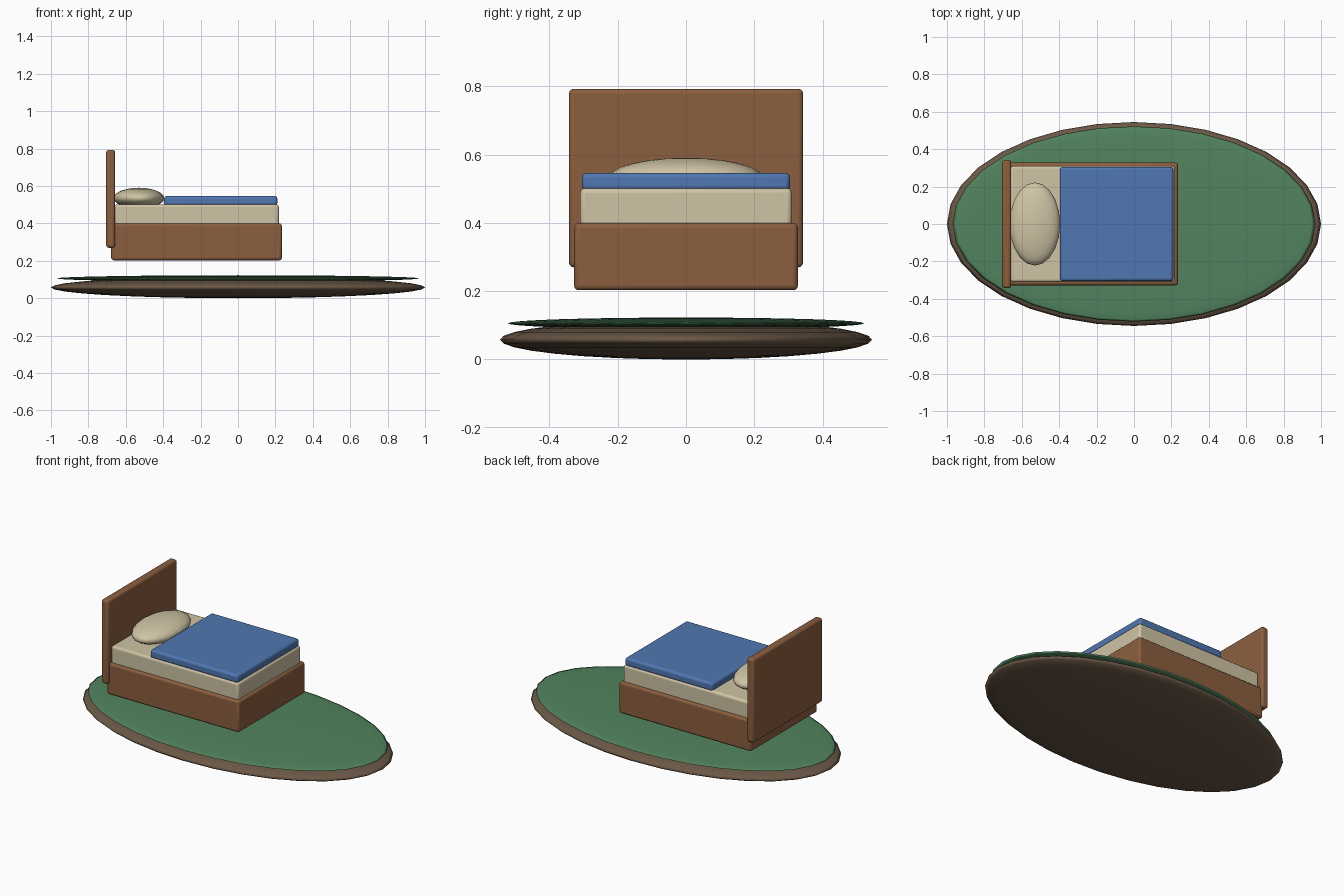
import bpy

default = bpy.data.objects.get("Cube")
if default:
    bpy.data.objects.remove(default, do_unlink=True)


def material(name, rgb):
    """Flat colour from 0-255 display values, converted to linear."""
    colour = [((c / 255 + 0.055) / 1.055) ** 2.4 for c in rgb] + [1]
    mat = bpy.data.materials.new(name)
    mat.use_nodes = True
    mat.diffuse_color = colour
    shader = mat.node_tree.nodes["Principled BSDF"]
    shader.inputs["Base Color"].default_value = colour
    shader.inputs["Roughness"].default_value = 0.8
    return mat


def finish(obj, name, mat):
    obj.name = name
    obj.data.name = name
    obj.data.materials.append(mat)
    bpy.ops.object.transform_apply(location=False, rotation=False, scale=True)


def rounded_box(name, x, y_half, z, bevel, mat):
    """Soft-edged box spanning x and z ranges, symmetric in y."""
    bpy.ops.mesh.primitive_cube_add(size=1, location=(sum(x) / 2, 0, sum(z) / 2))
    obj = bpy.context.object
    obj.scale = (x[1] - x[0], 2 * y_half, z[1] - z[0])
    finish(obj, name, mat)
    mod = obj.modifiers.new("soft_edges", "BEVEL")
    mod.width = bevel
    mod.segments = 3
    bpy.ops.object.shade_smooth_by_angle()


def ellipsoid(name, location, radii, segments, rings, mat):
    bpy.ops.mesh.primitive_uv_sphere_add(
        segments=segments, ring_count=rings, radius=1, location=location)
    obj = bpy.context.object
    obj.scale = radii
    finish(obj, name, mat)
    bpy.ops.object.shade_smooth()


wood = material("wood", (139, 95, 63))
linen = material("cream_linen", (207, 196, 165))
blue = material("blue_cloth", (80, 119, 177))
grass = material("grass_green", (82, 132, 94))
soil = material("soil_brown", (107, 88, 70))

# Floating ground: soil lens with a thin grass lens on top
ellipsoid("soil_base", (0, 0, 0.058), (1, 0.545, 0.058), 32, 16, soil)
ellipsoid("grass_top", (0, 0, 0.106), (0.97, 0.522, 0.017), 32, 16, grass)

# Bed
rounded_box("bed_frame", (-0.678, 0.235), 0.328, (0.203, 0.4), 0.014, wood)
rounded_box("headboard", (-0.705, -0.657), 0.343, (0.27, 0.793), 0.014, wood)
rounded_box("mattress", (-0.66, 0.218), 0.31, (0.36, 0.502), 0.014, linen)
rounded_box("blanket", (-0.395, 0.21), 0.305, (0.495, 0.547), 0.014, blue)
ellipsoid("pillow", (-0.53, 0, 0.535), (0.135, 0.222, 0.056), 20, 12, linen)
